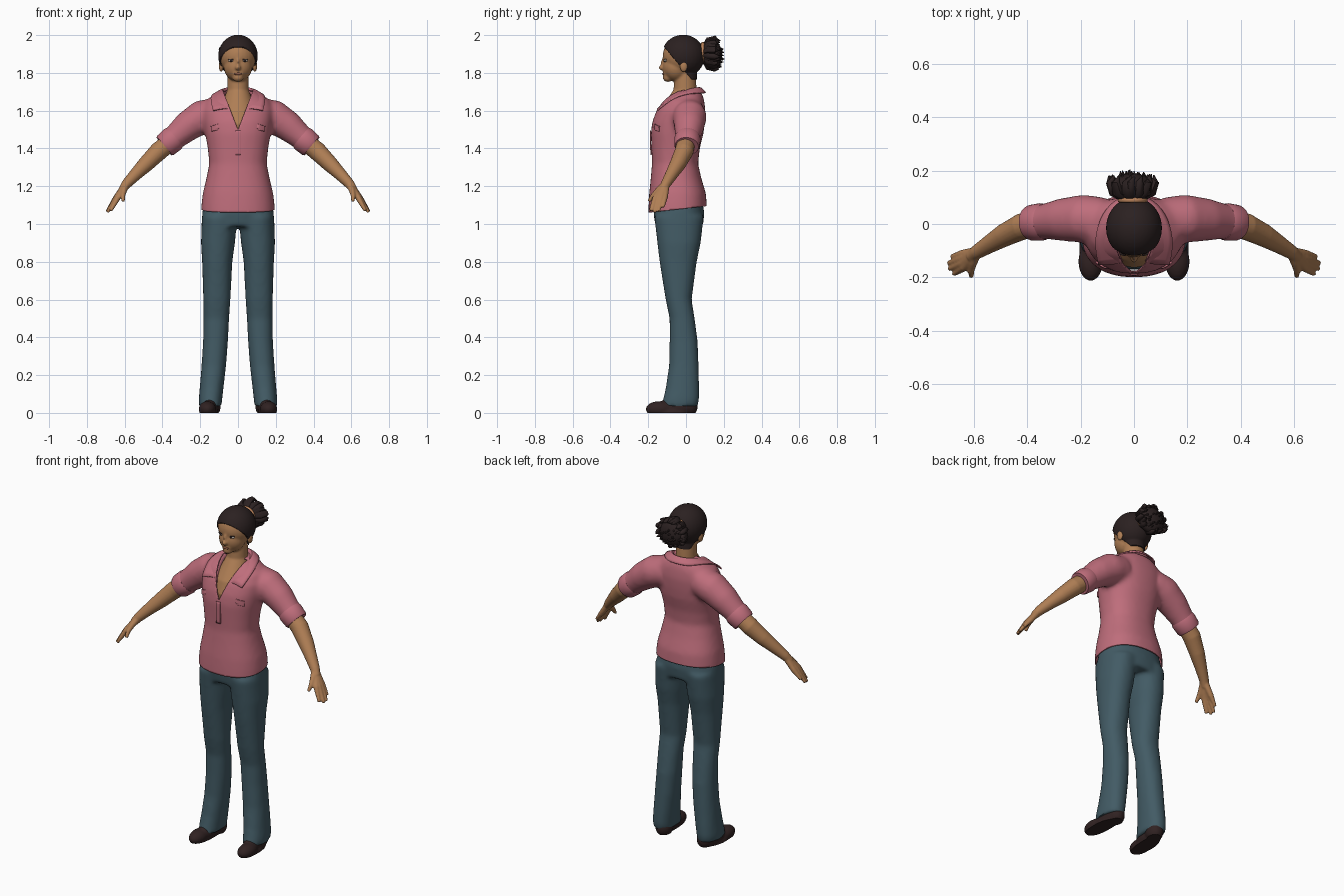
import bpy, bmesh, math, random
from mathutils import Vector, Matrix

random.seed(4)
old = bpy.data.objects.get("Cube")
if old:
    bpy.data.objects.remove(old, do_unlink=True)


def material(name, *rgb):
    m = bpy.data.materials.new(name)
    m.use_nodes = True
    m.diffuse_color = (*rgb, 1)
    m.node_tree.nodes["Principled BSDF"].inputs["Base Color"].default_value = (*rgb, 1)
    return m


PINK = material("rose cloth", .52, .155, .2)
DENIM = material("blue grey denim", .055, .105, .13)
SKIN = material("warm brown skin", .43, .21, .09)
LIP = material("lip brown", .3, .11, .06)
HAIR = material("dark brown hair", .024, .015, .015)
SHOE = material("dark shoe leather", .03, .016, .016)
TIE = material("tan hair tie", .48, .22, .1)
WHITE = material("eye white", .6, .55, .5)
made = []


# ---- shape helpers ----
def rings_to_mesh(bm, rings, cap=True):
    loops = [[bm.verts.new(p) for p in ring] for ring in rings]
    n = len(loops[0])
    for a, b in zip(loops, loops[1:]):
        for i in range(n):
            j = (i + 1) % n
            bm.faces.new((a[i], a[j], b[j], b[i]))
    if cap:
        bm.faces.new(loops[0][::-1])
        bm.faces.new(loops[-1])


def stack(bm, rows, power=2.3, sides=40):
    """Horizontal rounded sections: height, centre x, half width, front y, back y."""
    rings = []
    for z, cx, rx, front, back in rows:
        ring = []
        for i in range(sides):
            a = math.tau * i / sides
            c, s = [math.copysign(abs(t) ** (2 / power), t) for t in (math.cos(a), math.sin(a))]
            ring.append((cx + rx * c, (front + back) / 2 + (back - front) / 2 * s, z))
        rings.append(ring)
    rings_to_mesh(bm, rings)


def tube(bm, path, sides=20, cap=True):
    """Round sections along a path of x, y, z, radius."""
    pts = [Vector(p[:3]) for p in path]
    rings = []
    for i, p in enumerate(pts):
        along = pts[min(i + 1, len(pts) - 1)] - pts[max(i - 1, 0)]
        q = along.to_track_quat('Z', 'Y')
        r = path[i][3]
        rings.append([p + q @ Vector((r * math.cos(a), r * math.sin(a), 0))
                      for a in (math.tau * k / sides for k in range(sides))])
    rings_to_mesh(bm, rings, cap)


def ball(bm, centre, radii):
    bmesh.ops.create_uvsphere(bm, u_segments=28, v_segments=18, radius=1,
                              matrix=Matrix.Translation(centre) @ Matrix.Diagonal((*radii, 1)))


def modify(ob, kind, **settings):
    mod = ob.modifiers.new(kind.title(), kind)
    for key, value in settings.items():
        setattr(mod, key, value)


def finish(name, bm, mat):
    bmesh.ops.recalc_face_normals(bm, faces=bm.faces)
    me = bpy.data.meshes.new(name)
    bm.to_mesh(me)
    bm.free()
    me.materials.append(mat)
    ob = bpy.data.objects.new(name, me)
    bpy.context.collection.objects.link(ob)
    made.append(ob)
    return ob


def blend(name, bm, mat, voxel, rounds):
    """Fuse overlapping volumes into one soft surface."""
    ob = finish(name, bm, mat)
    modify(ob, 'REMESH', mode='VOXEL', voxel_size=voxel)
    modify(ob, 'SMOOTH', factor=.5, iterations=rounds)
    graph = bpy.context.evaluated_depsgraph_get()
    me = bpy.data.meshes.new_from_object(ob.evaluated_get(graph))
    ob.modifiers.clear()
    ob.data = me
    me.materials.clear()
    me.materials.append(mat)
    return ob


def slice_mesh(bm, point, normal, drop_below=False):
    bmesh.ops.bisect_plane(bm, geom=bm.verts[:] + bm.edges[:] + bm.faces[:], plane_co=point,
                           plane_no=normal, clear_inner=drop_below)


def remove_faces(bm, rule):
    doomed = [f for f in bm.faces if rule(f.calc_center_median())]
    bmesh.ops.delete(bm, geom=doomed, context='FACES')


# ---- shirt: torso and sleeves fused, then hem and neckline cut ----
bm = bmesh.new()
stack(bm, [(1.03, 0, .197, -.2, .112), (1.1, 0, .194, -.198, .11), (1.16, 0, .187, -.195, .106),
           (1.24, 0, .168, -.187, .082), (1.32, 0, .152, -.18, .064), (1.4, 0, .16, -.183, .073),
           (1.48, 0, .174, -.186, .093), (1.54, 0, .182, -.179, .1), (1.6, 0, .187, -.158, .103),
           (1.65, 0, .172, -.126, .097), (1.685, 0, .13, -.09, .088), (1.71, 0, .085, -.055, .072)])
for s in (1, -1):
    tube(bm, [(s * .11, .02, 1.59, .08), (s * .19, .02, 1.568, .09), (s * .27, .016, 1.515, .08),
              (s * .33, .01, 1.463, .067), (s * .375, .005, 1.425, .062)], 28)
shirt = blend("shirt", bm, PINK, .013, 8)
bm = bmesh.new()
bm.from_mesh(shirt.data)
slice_mesh(bm, (0, -.05, 1.077), (0, -.11, 1), True)
for s in (1, -1):
    slice_mesh(bm, (0, 0, 1.5), (s * 2.6, 0, -1))
remove_faces(bm, lambda c: c.y < -.02 and c.z > 1.5 + 2.6 * abs(c.x))
bm.to_mesh(shirt.data)
bm.free()
modify(shirt, 'SOLIDIFY', thickness=.006, offset=-1)

# ---- rolled cuffs with button tabs ----
bm = bmesh.new()
start, end = Vector((.335, .009, 1.458)), Vector((.391, .004, 1.411))
tube(bm, [(*start.lerp(end, t), r) for t, r in
          ((.1, .055), (0, .066), (.2, .07), (.85, .067), (1, .062), (.9, .056), (.4, .054))], 28, False)
cuffs = finish("cuffs", bm, PINK)
modify(cuffs, 'MIRROR')
bm = bmesh.new()
turn = Matrix.Translation((.383, .008, 1.497)) @ Matrix.Rotation(math.radians(40), 4, 'Y')
bmesh.ops.create_cube(bm, size=1, matrix=turn @ Matrix.Diagonal((.1, .025, .008, 1)))
tabs = finish("cuff_tabs", bm, PINK)
modify(tabs, 'MIRROR')
modify(tabs, 'BEVEL', width=.003, segments=2)

# ---- collar: stand, fold line and outer edge ----
fold = [(0, .07, 1.735), (.05, .058, 1.735), (.08, .01, 1.725), (.08, -.06, 1.693), (.048, -.148, 1.62)]
edge = [(0, .108, 1.697), (.075, .094, 1.692), (.13, .02, 1.694), (.15, -.075, 1.668), (.132, -.152, 1.6)]
stand = [(x * .93, y * .93, z - .04) for x, y, z in fold]
bm = bmesh.new()
rows = [[bm.verts.new(p) for p in row] for row in (stand, fold, edge)]
for a, b in zip(rows, rows[1:]):
    for i in range(len(a) - 1):
        bm.faces.new((a[i], a[i + 1], b[i + 1], b[i]))
collar = finish("collar", bm, PINK)
modify(collar, 'MIRROR', use_clip=True)
modify(collar, 'SUBSURF', levels=2, render_levels=2, boundary_smooth='PRESERVE_CORNERS')
modify(collar, 'SOLIDIFY', thickness=.007, offset=0)


# ---- pocket flaps and front placket laid on the shirt ----
def cloth_patch(name, centre, width, height, tilt, mirrored):
    bm = bmesh.new()
    place = (Matrix.Translation(centre) @ Matrix.Rotation(math.radians(tilt), 4, 'Y')
             @ Matrix.Rotation(math.radians(90), 4, 'X'))
    bmesh.ops.create_grid(bm, x_segments=8, y_segments=12, size=.5,
                          matrix=place @ Matrix.Diagonal((width, height, 1, 1)))
    ob = finish(name, bm, PINK)
    modify(ob, 'SHRINKWRAP', target=shirt, offset=.004, wrap_mode='ABOVE_SURFACE')
    modify(ob, 'SOLIDIFY', thickness=.006, offset=0)
    if mirrored:
        modify(ob, 'MIRROR')


cloth_patch("pocket_flaps", (.122, -.16, 1.51), .075, .03, 10, True)
cloth_patch("placket", (0, -.19, 1.43), .028, .13, 0, False)

# ---- trousers ----
bm = bmesh.new()
stack(bm, [(1.13, 0, .175, -.165, .085), (1.06, 0, .19, -.172, .097), (.985, 0, .185, -.162, .09)])
for s in (1, -1):
    stack(bm, [(1.04, s * .097, .094, -.168, .094), (.9, s * .106, .09, -.152, .078),
               (.8, s * .11, .08, -.14, .057), (.6, s * .112, .072, -.108, .03),
               (.5, s * .115, .068, -.087, .046), (.38, s * .119, .066, -.087, .062),
               (.25, s * .128, .065, -.09, .067), (.13, s * .14, .063, -.108, .07),
               (.07, s * .146, .062, -.122, .07), (.035, s * .146, .061, -.128, .062)], 2.2, 28)
blend("trousers", bm, DENIM, .012, 6)

# ---- shoes ----
bm = bmesh.new()
for centre, radii in (((.138, .008, .035), (.047, .055, .055)), ((.15, -.05, .03), (.047, .1, .055)),
                      ((.162, -.14, .02), (.046, .073, .042)), ((.158, -.09, 0), (.047, .11, .03))):
    ball(bm, centre, radii)
shoes = blend("shoes", bm, SHOE, .007, 4)
bm = bmesh.new()
bm.from_mesh(shoes.data)
slice_mesh(bm, (0, 0, 0), (0, 0, 1), True)
bmesh.ops.holes_fill(bm, edges=[e for e in bm.edges if e.is_boundary], sides=0)
bm.to_mesh(shoes.data)
bm.free()
modify(shoes, 'MIRROR')

# ---- forearms and hands ----
bm = bmesh.new()
wrist = (.588, -.105, 1.215)
tube(bm, [(.34, .005, 1.45, .048), (.42, -.01, 1.385, .05), (.485, -.042, 1.32, .043),
          (.54, -.075, 1.265, .034), (*wrist, .027), (.61, -.122, 1.185, .022)])
for knuckle, tip in (((.642, -.112), (.682, -.122, 1.09)), ((.645, -.13), (.694, -.146, 1.066)),
                     ((.643, -.147), (.691, -.168, 1.062)), ((.636, -.162), (.674, -.188, 1.07))):
    base = Vector((*knuckle, 1.14))
    tube(bm, [(*wrist, .02), (*base, .016), (*base.lerp(Vector(tip), .55), .012), (*tip, .0085)], 12)
tube(bm, [(*wrist, .02), (.603, -.145, 1.18, .017), (.61, -.175, 1.15, .013), (.608, -.197, 1.12, .009)], 12)
arms = blend("forearms_and_hands", bm, SKIN, .005, 3)
modify(arms, 'MIRROR')

# ---- head, neck and chest ----
bm = bmesh.new()
stack(bm, [(1.44, 0, .09, -.15, 0), (1.53, 0, .105, -.163, .05), (1.6, 0, .1, -.142, .06),
           (1.66, 0, .075, -.1, .062), (1.71, 0, .057, -.066, .056), (1.82, 0, .055, -.06, .05)], 2)
for centre, radii in (((0, -.015, 1.89), (.098, .108, .105)), ((0, -.052, 1.832), (.075, .072, .078)),
                      ((0, -.096, 1.776), (.03, .027, .024)), ((0, -.124, 1.828), (.015, .021, .015)),
                      ((0, -.117, 1.853), (.009, .016, .03)), ((0, -.107, 1.796), (.03, .016, .018))):
    ball(bm, centre, radii)
head = blend("head_and_neck", bm, SKIN, .006, 4)

# ---- hair cap grown from the scalp behind the hairline ----
bm = bmesh.new()
bm.from_mesh(head.data)
slice_mesh(bm, (0, 0, 1.8), (0, 1.2, 1), True)
slice_mesh(bm, (0, 0, 1.765), (0, 0, 1), True)
bm.normal_update()
for v, n in [(v, v.normal.copy()) for v in bm.verts]:
    v.co += n * (.002 if v.is_boundary else .007)
finish("hair_cap", bm, HAIR)

# ---- bun of curling tufts and its tie ----
bm = bmesh.new()
ball(bm, (-.008, .14, 1.895), (.078, .05, .078))
for k in range(60):
    a = k * 2.4
    reach = random.uniform(.25, 1)
    dx, dz = math.cos(a) * reach, math.sin(a) * reach
    flare = random.uniform(.085, .098)
    tail = random.uniform(.185, .212) - .03 * reach
    tube(bm, [(dx * .03 - .008, .09, 1.9 + dz * .03, .012), (dx * .08 - .008, .12, 1.897 + dz * .08, .019),
              (dx * flare - .008, .155, 1.893 + dz * flare, .015),
              (dx * .09 - .008 + random.uniform(-.015, .015), tail, 1.89 + dz * .085, .002)], 7)
finish("hair_bun", bm, HAIR)
bm = bmesh.new()
loop = [(Vector((.046 * math.cos(a), 0, .046 * math.sin(a))), a) for a in
        (math.tau * k / 32 for k in range(33))]
rings_to_mesh(bm, [[Vector((-.005, .089, 1.908)) + p * (1 + .22 * math.cos(b)) + Vector((0, .01 * math.sin(b), 0))
                    for b in (math.tau * j / 10 for j in range(10))] for p, a in loop], False)
bmesh.ops.remove_doubles(bm, verts=bm.verts, dist=.0001)
finish("hair_tie", bm, TIE)

# ---- small face parts ----
for name, mat, centre, radii in (("ears", SKIN, (.089, -.012, 1.836), (.012, .02, .03)),
                                 ("eyes", WHITE, (.035, -.107, 1.865), (.016, .01, .007)),
                                 ("irises", HAIR, (.035, -.112, 1.865), (.008, .007, .007)),
                                 ("upper_lashes", HAIR, (.036, -.109, 1.872), (.018, .01, .0025)),
                                 ("lips", LIP, (0, -.117, 1.795), (.022, .009, .007))):
    bm = bmesh.new()
    ball(bm, centre, radii)
    part = finish(name, bm, mat)
    if centre[0]:
        modify(part, 'MIRROR')

# ---- smooth shading with crisp edges ----
for ob in bpy.context.selected_objects:
    ob.select_set(False)
for ob in made:
    ob.select_set(True)
bpy.context.view_layer.objects.active = made[0]
bpy.ops.object.shade_smooth_by_angle(angle=math.radians(50))
